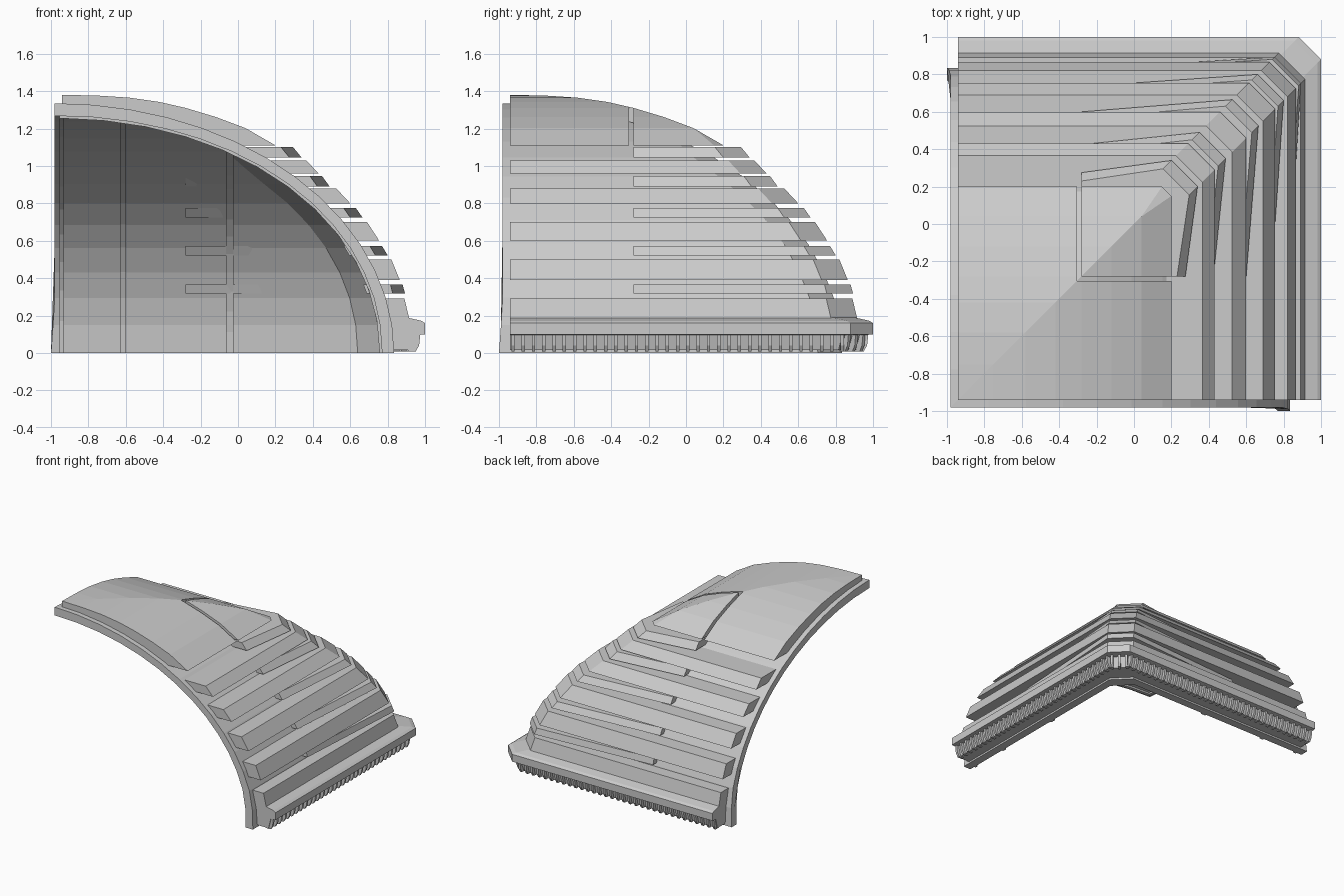
import bpy, bmesh, math
from mathutils import Matrix, Vector

if "Cube" in bpy.data.objects:
    bpy.data.objects.remove(bpy.data.objects["Cube"])


def finish(bm, name):
    bmesh.ops.remove_doubles(bm, verts=bm.verts, dist=0.0004)
    bmesh.ops.dissolve_degenerate(bm, edges=bm.edges, dist=0.0004)
    bmesh.ops.recalc_face_normals(bm, faces=bm.faces)
    me = bpy.data.meshes.new(name)
    bm.to_mesh(me)
    bm.free()
    ob = bpy.data.objects.new(name, me)
    bpy.context.collection.objects.link(ob)
    return ob


def loft(bm, sections):
    rings = [[bm.verts.new(p) for p in s] for s in sections]
    n = len(rings[0])
    for a, b in zip(rings, rings[1:]):
        for i in range(n):
            j = (i + 1) % n
            bm.faces.new((a[i], a[j], b[j], b[i]))
    bm.faces.new(rings[0])
    bm.faces.new(rings[-1][::-1])


def corner_sweep(name, profile, end, chamfer, inset=0.0):
    """Sweep a (u, z) profile along one wall, round the cut corner, along the other."""
    e = end if callable(end) else (lambda z: end)
    c = chamfer if callable(chamfer) else (lambda u: chamfer)
    a = [(u - inset, e(z), z) for u, z in profile]
    b = [(u, max(u - c(u), e(z)), z) for u, z in profile]
    sections = [a, b, [(y, x, z) for x, y, z in b], [(y, x, z) for x, y, z in a]]
    bm = bmesh.new()
    loft(bm, sections)
    return finish(bm, name)


def arch(a, b, start=0.0, n=14, p=2.0):
    """Quarter arch from the crown down to the ground."""
    pts = []
    for i in range(n + 1):
        t = start + (math.pi / 2 - start) * i / n
        pts.append((-0.98 + a * math.sin(t) ** (2 / p), b * max(math.cos(t), 0) ** (2 / p)))
    return pts


def shell_u(z):
    return -0.98 + 1.815 * math.sqrt(1 - (z / 1.335) ** 2)


def soft_cut(u):
    return 0.13 * min(max((u + 0.1) / 0.3, 0), 1)


# Curved shell with flared feet at its two open ends
outer = arch(1.815, 1.335)
inner = arch(1.75, 1.268, p=2.05)
corner_sweep("vault_shell", outer + inner[::-1],
             lambda z: -0.98 - 0.02 * max(0, 1 - z / 0.28), soft_cut)

# Raised crown cap
cap_top = [(-0.94, 1.38), (-0.75, 1.376), (-0.58, 1.365), (-0.42, 1.342), (-0.28, 1.31),
           (-0.12, 1.262), (0.04, 1.202), (0.2, 1.11)]
cap_low = [(0.02, 1.11), (-0.2, 1.19), (-0.5, 1.27), (-0.94, 1.32)]
cap = corner_sweep("crown_cap", cap_top + cap_low, -0.94,
                   lambda u: 0.05 * min(max((u - 0.1) / 0.1, 0), 1))

# Two thin slots framing the crown's corner panel
bm = bmesh.new()
for cx, cy, sx, sy in ((-0.045, -0.293, 0.52, 0.025), (-0.293, -0.045, 0.025, 0.52)):
    bmesh.ops.create_cube(bm, size=1, matrix=Matrix.Translation((cx, cy, 1.2))
                          @ Matrix.Diagonal((sx, sy, 0.5, 1)))
cutter = finish(bm, "slot_cutter")
cutter.hide_render = True
cutter.hide_viewport = True
cutter.display_type = 'WIRE'
mod = cap.modifiers.new("slots", 'BOOLEAN')
mod.operation = 'DIFFERENCE'
mod.solver = 'EXACT'
mod.use_self = True
mod.object = cutter

# Overlapping cladding planks: outer top u, z and outer bottom u, z
planks = [(0.365, 1.03, 0.43, 0.96), (0.525, 0.88, 0.60, 0.80), (0.69, 0.70, 0.755, 0.60),
          (0.82, 0.50, 0.865, 0.39), (0.89, 0.29, 0.915, 0.185)]
for i, (u1, z1, u2, z2) in enumerate(planks):
    corner_sweep(f"plank_{i + 1}", [(u1, z1), (u2, z2), (shell_u(z2) - 0.03, z2),
                                    (shell_u(z1) - 0.03, z1)], -0.94, 0.14)

# Corner slats between the planks, tapering out towards the corner
slats = [(0.295, 1.10, 0.34, 1.045), (0.45, 0.945, 0.49, 0.89), (0.63, 0.775, 0.665, 0.725),
         (0.77, 0.572, 0.80, 0.522), (0.88, 0.367, 0.893, 0.317)]
for i, (u1, z1, u2, z2) in enumerate(slats):
    corner_sweep(f"corner_slat_{i + 1}", [(u1, z1), (u2, z2), (shell_u(z2) - 0.03, z2),
                                          (shell_u(z1) - 0.03, z1)], -0.28, 0.14, 0.065)

# Eaves moulding
corner_sweep("eaves_moulding", [(0.80, 0.19), (0.88, 0.195), (0.98, 0.172), (1.0, 0.16), (1.0, 0.10),
                                (0.955, 0.095), (0.935, 0.015), (0.80, 0.015)], -0.94, 0.12)

# Row of small teeth under the eaves
tooth = [(0.91, 0.1), (0.975, 0.1), (0.968, 0.04), (0.95, 0.008), (0.91, 0.008)]
bm = bmesh.new()
for k in range(33):
    v = -0.925 + k * 0.055
    s = [[(u, v + d, z) for u, z in tooth] for d in (-0.009, 0.009)]
    loft(bm, s)
    loft(bm, [[(y, x, z) for x, y, z in r] for r in s])
diag, side = Vector((1, 1, 0)).normalized(), Vector((-1, 1, 0)).normalized()
for k in (-1, 0, 1):
    loft(bm, [[diag * (u * math.sqrt(2) - 0.085 + (0.97 - u) * 0.4) + side * (k * 0.055 + d)
               + Vector((0, 0, z)) for u, z in tooth] for d in (-0.009, 0.009)])
finish(bm, "eaves_teeth")

# Slim ribs on the inside of both walls
for i, (c, w) in enumerate(((-0.955, 0.025), (-0.63, 0.03), (-0.065, 0.04))):
    start = math.asin((c + 0.98) / 1.75)
    prof = arch(1.765, 1.28, start, 12, 2.05) + arch(1.737, 1.255, start, 12, 2.05)[::-1]
    bm = bmesh.new()
    s = [[(u, v, z) for u, z in prof] for v in (c, c + w)]
    loft(bm, s)
    loft(bm, [[(y, x, z) for x, y, z in r] for r in s])
    finish(bm, f"inner_rib_{i + 1}")
